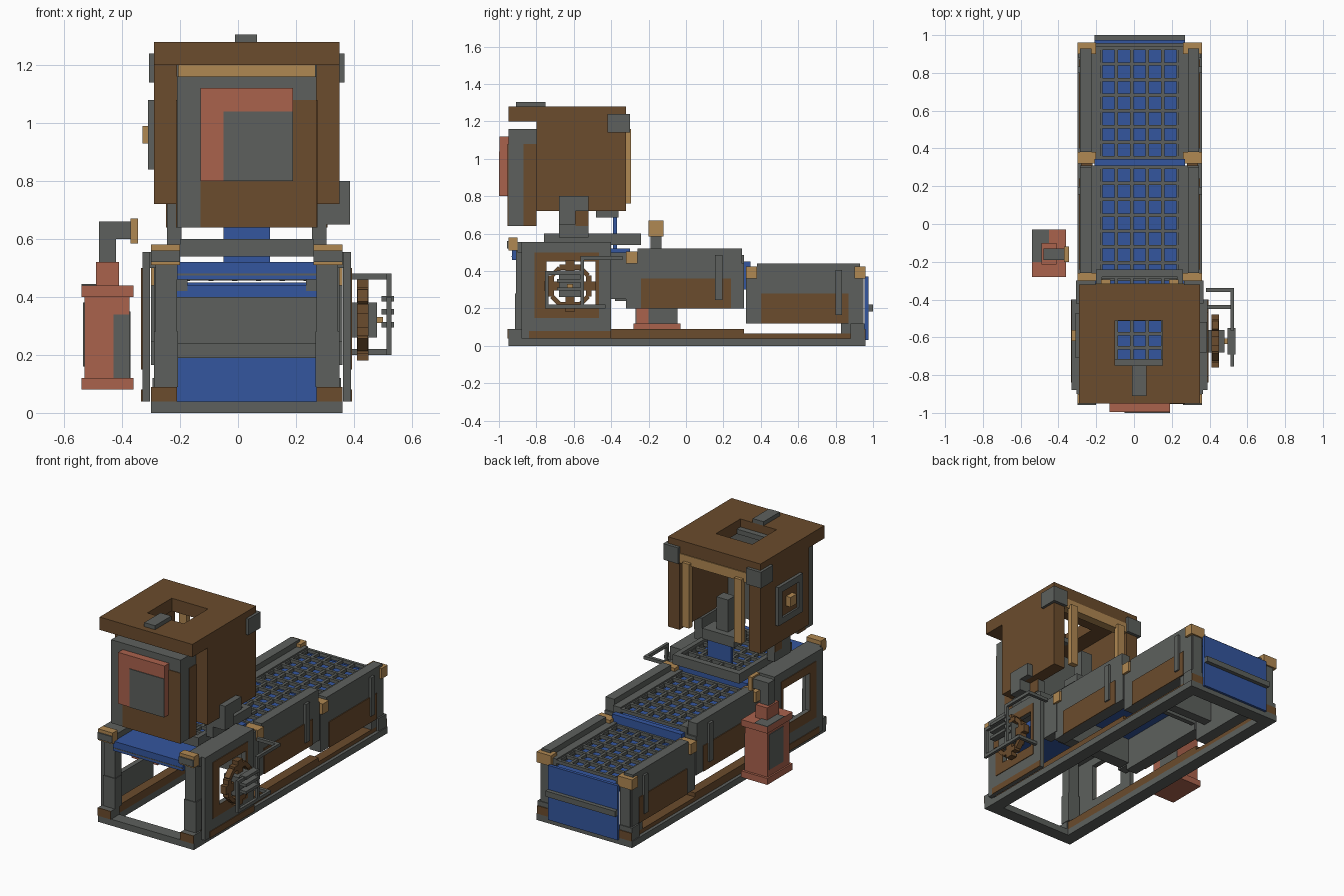
import bpy, bmesh, math
from mathutils import Matrix, Vector

cube = bpy.data.objects.get("Cube")
if cube:
    bpy.data.objects.remove(cube, do_unlink=True)


def material(name, rgb):
    m = bpy.data.materials.new(name)
    m.use_nodes = True
    color = (*rgb, 1)
    m.diffuse_color = color
    m.node_tree.nodes["Principled BSDF"].inputs["Base Color"].default_value = color
    return m


grey = material("iron grey", (.11, .118, .11))
brown = material("timber brown", (.147, .072, .026))
blue = material("water blue", (.034, .093, .342))
red = material("tank red", (.402, .122, .073))
brass = material("brass", (.434, .246, .084))
AXIS = .03  # centre line of the main body


def add(name, mat, boxes, turn=None):
    """One object made of boxes, each given as x, y and z ranges."""
    bm = bmesh.new()
    for ranges in boxes:
        mid = Vector([(a + b) / 2 for a, b in ranges])
        size = [abs(b - a) for a, b in ranges]
        bmesh.ops.create_cube(bm, size=1, matrix=Matrix.Translation(mid) @ Matrix.Diagonal((*size, 1)))
    if turn:
        bm.transform(turn)
    mesh = bpy.data.meshes.new(name)
    bm.to_mesh(mesh)
    bm.free()
    mesh.materials.append(mat)
    ob = bpy.data.objects.new(name, mesh)
    bpy.context.collection.objects.link(ob)
    return ob


def box(name, mat, x, y, z):
    return add(name, mat, [(x, y, z)])


def flip(x):
    return (2 * AXIS - x[1], 2 * AXIS - x[0])


def pair(name, mat, x, y, z):
    """The same box on both sides of the body."""
    box("left_" + name, mat, x, y, z)
    box("right_" + name, mat, flip(x), y, z)


def ring(a, b, c, d):
    """Four bars between an outer rectangle a, b and an inner one c, d."""
    return [(a, (b[0], d[0])), (a, (d[1], b[1])), ((a[0], c[0]), d), ((c[1], a[1]), d)]


def side_frame(name, mat, x, y, z, inner_y, inner_z):
    add(name, mat, [(x, p, q) for p, q in ring(y, z, inner_y, inner_z)])


def flat_frame(name, mat, x, y, inner_x, inner_y, z):
    add(name, mat, [(p, q, z) for p, q in ring(x, y, inner_x, inner_y)])


def grating(name, y, z, rows):
    """Crossed bars over a sluice floor."""
    bars = []
    for i in range(6):
        x = -.175 + i * .082
        bars.append(((x - .009, x + .009), y, z))
    step = (y[1] - y[0]) / rows
    for i in range(rows + 1):
        c = y[0] + i * step
        bars.append(((-.185, .245), (c - .009, c + .009), (z[0] + .002, z[1] + .003)))
    add(name, grey, bars)


inside = (-.21, .27)

# Base frame, feet and timber rails
flat_frame("base_frame", grey, (-.3, .36), (-.95, .96), (-.22, .28), (-.87, .88), (0, .04))
pair("front_foot", grey, (.27, .36), (-.95, -.87), (.04, .09))
pair("front_foot_face", brown, (.27, .36), (-.955, -.95), (.04, .09))
pair("back_foot", grey, (.27, .355), (.88, .955), (.04, .12))
pair("back_foot_face", brown, (.27, .355), (.955, .96), (.04, .09))
pair("timber_rail", brown, (.28, .34), (-.87, .31), (.04, .09))
pair("timber_rail_back", brown, (.28, .34), (.31, .88), (.04, .065))
pair("back_bracket", grey, (.28, .34), (.83, .88), (.04, .12))
pair("back_post", grey, (.27, .34), (.89, .95), (.12, .36))

# Front bay: posts, caps and windowed side panels
pair("front_post", grey, (.27, .345), (-.91, -.85), (.09, .52))
pair("lower_post_sleeve", grey, (.267, .35), (-.915, -.85), (.09, .28))
pair("front_cap", brass, (.26, .36), (-.95, -.9), (.51, .58))
pair("front_cap_face", grey, (.26, .36), (-.958, -.95), (.52, .56))
pair("top_beam", grey, (.265, .365), (-.9, -.4), (.5, .555))
window_y, window_z = (-.745, -.485), (.215, .45)
for side, x in (("left", (.363, .39)), ("right", flip((.363, .39)))):
    side_frame(side + "_panel", grey, x, (-.88, -.4), (.04, .555), window_y, window_z)
    face = (.39, .394) if side == "left" else flip((.39, .394))
    side_frame(side + "_panel_timber", brown, face, (-.81, -.465), (.15, .5), window_y, window_z)
    box(side + "_sill_timber", brown, face, (-.84, -.4), (.04, .08))
pair("bay_link", grey, (.29, .35), (-.42, -.3), (.25, .5))
box("front_chute", blue, inside, (-.93, -.3), (.46, .52))
box("chute_lip", grey, inside, (-.932, -.92), (.474, .48))
box("bay_back_block", grey, inside, (-.38, -.3), (.24, .4))

# Screen tray beneath the hopper
flat_frame("screen_tray", grey, (-.2, .26), (-.76, -.24), (-.17, .23), (-.73, -.28), (.54, .6))
grating("screen_grating", (-.73, -.28), (.56, .58), 6)


def sluice(name, y, top, rows, strap_y):
    """Trough with stepped walls, floor, grating, timber patch and straps."""
    low = top - .32
    pair(name + "_wall", grey, (.27, .345), y, (low, top - .08))
    pair(name + "_top_rail", grey, (.285, .345), (y[0] + .06, y[1] - .01), (top - .08, top))
    pair(name + "_ledge", grey, (.235, .285), y, (top - .1, top - .035))
    pair(name + "_timber", brown, (.345, .35), (y[0] + .08, y[1] - .07), (low, low + .16))
    pair(name + "_strap", grey, (.34, .36), strap_y, (low + .045, top - .035))
    box(name + "_floor", blue, inside, y, (top - .12, top - .08))
    grating(name + "_grating", (y[0] + .03, y[1] - .01), (top - .065, top - .045), rows)
    pair(name + "_cap", brass, (.26, .36), (y[0], y[0] + .06), (top - .08, top - .015))


sluice("upper_sluice", (-.32, .31), .52, 7, (.155, .195))
sluice("lower_sluice", (.32, .94), .44, 7, (.8, .835))
pair("end_cap", brass, (.26, .36), (.9, .96), (.36, .425))
box("step_plate", blue, inside, (.31, .345), (.3, .45))
box("step_beam", grey, inside, (.28, .31), (.24, .4))
box("end_plate", blue, inside, (.955, .975), (.03, .37))
box("end_bar", grey, inside, (.975, 1), (.185, .22))
box("under_beam", grey, inside, (.4, .46), (.19, .32))

# Hopper: walls, front slab, roof with opening
pair("hopper_wall", brown, (.27, .35), (-.8, -.32), (.72, 1.2))
box("hopper_slab", grey, inside, (-.95, -.8), (.64, 1.16))
box("slab_timber_low", brown, (-.13, .27), (-.954, -.95), (.64, .8))
box("slab_timber_side", brown, (.19, .27), (-.954, -.95), (.8, 1.08))
pair("slab_timber_flank", brown, (.27, .274), (-.87, -.8), (.64, 1.08))
flat_frame("hopper_roof", brown, (-.29, .35), (-.95, -.32), (-.1, .15), (-.75, -.51), (1.2, 1.28))
box("roof_latch", grey, (-.01, .065), (-.91, -.75), (1.28, 1.305))
box("roof_opening_sill", grey, (-.1, .15), (-.75, -.715), (1.2, 1.23))
box("back_lintel", brass, inside, (-.37, -.315), (1.14, 1.2))
pair("back_brass_post", brass, (.185, .235), (-.33, -.295), (.76, 1.16))
pair("corner_block", grey, (.265, .367), (-.42, -.3), (1.14, 1.24))
pair("hopper_leg", grey, (.255, .305), (-.68, -.52), (.58, .72))
pair("leg_timber", brown, (.305, .309), (-.59, -.52), (.64, .72))
box("side_block", grey, (.305, .387), (-.68, -.59), (.65, .8))
box("side_block_upper", grey, (.34, .387), (-.68, -.52), (.72, .8))

# Red hatch on the hopper front
box("hatch", red, (-.13, .19), (-.996, -.95), (.8, 1.12))
box("hatch_face", grey, (-.05, .19), (-1, -.996), (.8, 1.04))

# Square dial on the hopper side
side_frame("dial_frame", grey, (-.31, -.29), (-.71, -.47), (.84, 1.08), (-.67, -.51), (.88, 1.04))
box("dial_face", brown, (-.298, -.29), (-.67, -.51), (.88, 1.04))
box("dial_knob", brass, (-.33, -.295), (-.62, -.56), (.93, .99))

# Spout under the hopper
box("spout_head", grey, (-.08, .14), (-.48, -.36), (.685, .75))
box("spout_pipe", grey, (-.01, .07), (-.47, -.4), (.75, .95))
box("spout_water", blue, (-.05, .11), (-.39, -.37), (.52, .69))

# Paddle wheel with hub
centre = Matrix.Translation((.43, -.62, .32))
for i in range(4):
    spin = centre @ Matrix.Rotation(i * math.pi / 2, 4, 'X')
    add("wheel_paddle", brown, [((-.02, .02), (-.025, .025), (.03, .14)),
                                ((-.02, .02), (-.055, .055), (.085, .115))], spin)
    add("wheel_rim", brown, [((-.018, .018), (-.03, .03), (.095, .12))],
        spin @ Matrix.Rotation(math.pi / 4, 4, 'X'))
box("wheel_hub", grey, (.38, .48), (-.68, -.56), (.26, .38))
box("wheel_shaft", brass, (.48, .5), (-.635, -.605), (.31, .33))

# Pipe guard around the wheel
pipe = (.512, .53)
add("wheel_guard", grey, [
    ((.38, .53), (-.36, -.34), (.46, .48)), (pipe, (-.56, -.34), (.46, .48)),
    ((.38, .53), (-.45, -.43), (.2, .22)), (pipe, (-.755, -.43), (.2, .22)),
    (pipe, (-.755, -.735), (.2, .4)), (pipe, (-.565, -.545), (.22, .48)),
    (pipe, (-.755, -.545), (.38, .4))])
add("guard_grip", grey, [((.495, .538), (-.69, -.55), (z, z + .018)) for z in (.295, .34, .385)])

# Side tank with outlet pipe
tank_x, tank_y = (-.54, -.36), (-.28, -.03)
box("tank_body", red, (-.53, -.375), (-.265, -.045), (.12, .4))
box("tank_base", red, tank_x, tank_y, (.08, .12))
box("tank_lid", red, tank_x, tank_y, (.4, .44))
box("tank_neck", red, (-.49, -.41), (-.215, -.1), (.44, .52))
box("tank_wear_side", grey, (-.375, -.371), (-.2, -.045), (.12, .35))
box("tank_wear_front", grey, (-.43, -.375), (-.269, -.265), (.12, .34))
box("tank_wear_outer", grey, (-.534, -.53), (-.2, -.06), (.16, .38))
box("tank_wear_lid", grey, (-.54, -.45), (-.2, -.03), (.44, .444))
add("tank_pipe", grey, [((-.48, -.42), (-.19, -.13), (.52, .66)),
                        ((-.42, -.37), (-.19, -.13), (.6, .66))])
box("pipe_nozzle", brass, (-.37, -.345), (-.2, -.12), (.585, .67))
